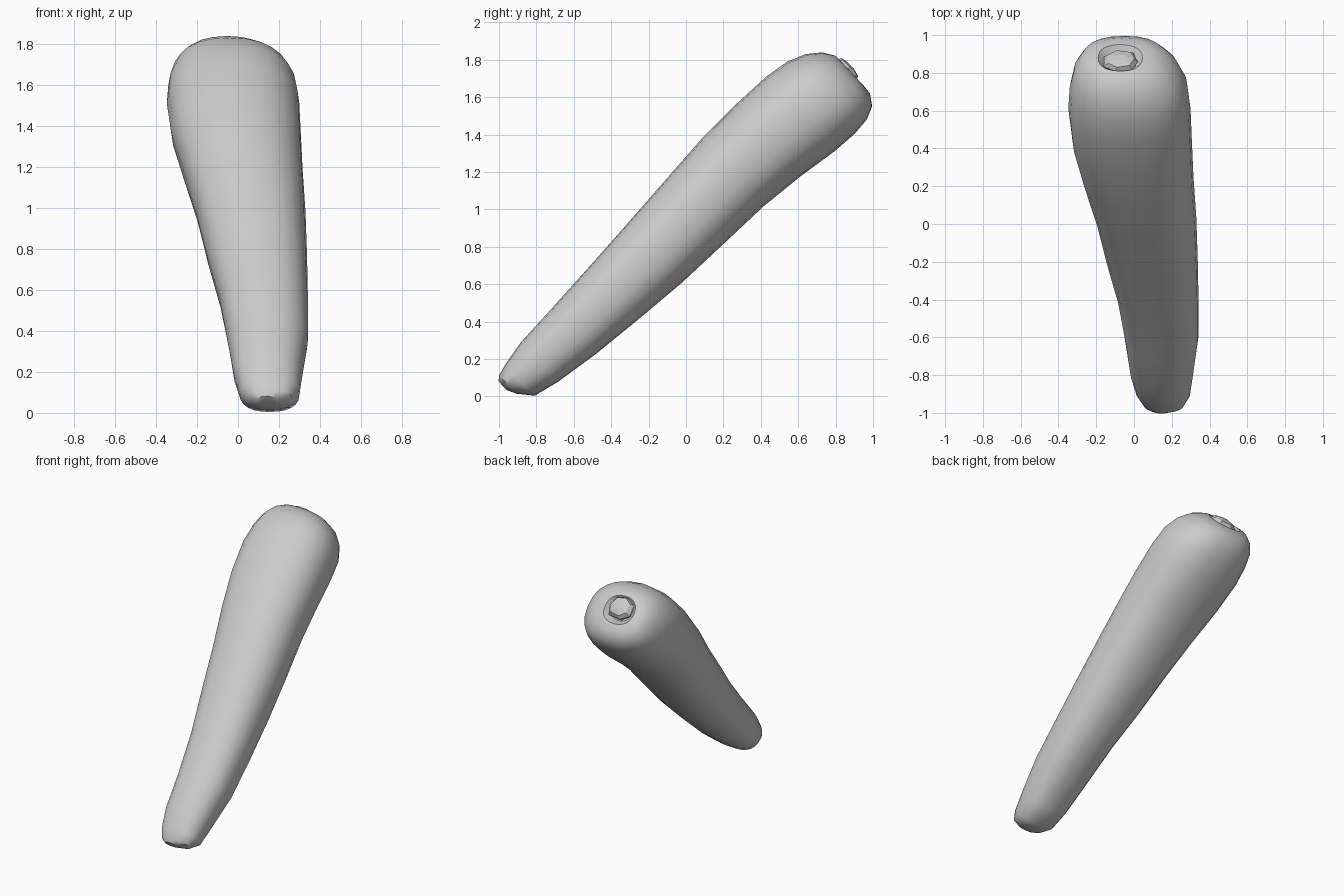
import bpy, bmesh, math, random
from mathutils import Vector

if "Cube" in bpy.data.objects:
    bpy.data.objects.remove(bpy.data.objects["Cube"])
random.seed(4)

grey = bpy.data.materials.new("light grey")
grey.use_nodes = True
GREY = (0.6, 0.6, 0.6, 1)
grey.diffuse_color = GREY
grey.node_tree.nodes["Principled BSDF"].inputs["Base Color"].default_value = GREY

# Leaning frame: along the root, and across it in the side plane
ALONG = Vector((0, 0.73, 0.68))
ACROSS = Vector((0, -0.68, 0.73))


def rounded(value, power=0.87):
    """Fuller than a plain ellipse at the diagonals."""
    return math.copysign(abs(value) ** power, value)


def loft(name, sections, sides, bump, smooth):
    """Skin oval sections (distance, low, high, right, left)."""
    bm = bmesh.new()
    rings = []
    for s, low, high, x0, x1 in sections:
        ring = []
        for i in range(sides):
            a = math.tau * i / sides
            r = 1 + random.uniform(-bump, bump)
            x = (x0 + x1) / 2 + (x1 - x0) / 2 * rounded(math.cos(a)) * r
            d = (low + high) / 2 + (high - low) / 2 * rounded(math.sin(a)) * r
            ring.append(bm.verts.new(Vector((x, 0, 0)) + ALONG * s + ACROSS * d))
        rings.append(ring)
    for a, b in zip(rings, rings[1:]):
        for i in range(sides):
            j = (i + 1) % sides
            bm.faces.new((a[i], a[j], b[j], b[i]))
    bm.faces.new(rings[0][::-1])
    bm.faces.new(rings[-1])
    bmesh.ops.recalc_face_normals(bm, faces=bm.faces)
    mesh = bpy.data.meshes.new(name)
    bm.to_mesh(mesh)
    bm.free()
    mesh.materials.append(grey)
    obj = bpy.data.objects.new(name, mesh)
    bpy.context.collection.objects.link(obj)
    if smooth:
        bpy.ops.object.select_all(action="DESELECT")
        obj.select_set(True)
        bpy.context.view_layer.objects.active = obj
        bpy.ops.object.shade_smooth_by_angle(angle=math.radians(40))


# Tapered root, from blunt tip to the hollow in the crown
loft("root", [
    (-0.68, 0.68, 0.745, 0.09, 0.20),
    (-0.655, 0.63, 0.765, 0.05, 0.265),
    (-0.59, 0.555, 0.785, 0.01, 0.30),
    (-0.45, 0.525, 0.815, -0.02, 0.315),
    (-0.20, 0.495, 0.835, -0.05, 0.342),
    (0.10, 0.477, 0.862, -0.09, 0.342),
    (0.40, 0.462, 0.892, -0.15, 0.337),
    (0.70, 0.462, 0.922, -0.205, 0.328),
    (1.00, 0.463, 0.952, -0.272, 0.315),
    (1.25, 0.445, 0.962, -0.325, 0.308),
    (1.48, 0.418, 0.962, -0.347, 0.30),
    (1.62, 0.413, 0.942, -0.34, 0.283),
    (1.72, 0.425, 0.905, -0.318, 0.24),
    (1.79, 0.457, 0.852, -0.28, 0.175),
    (1.828, 0.515, 0.795, -0.23, 0.10),
    (1.832, 0.57, 0.775, -0.19, 0.045),
    (1.79, 0.61, 0.75, -0.15, 0.01),
], 24, 0.006, True)

# Cut stalk stump sitting in the hollow
loft("stalk_stump", [
    (1.77, 0.62, 0.75, -0.14, 0.0),
    (1.82, 0.61, 0.77, -0.165, 0.025),
    (1.845, 0.63, 0.76, -0.14, 0.0),
    (1.855, 0.67, 0.72, -0.10, -0.04),
], 7, 0.06, False)
